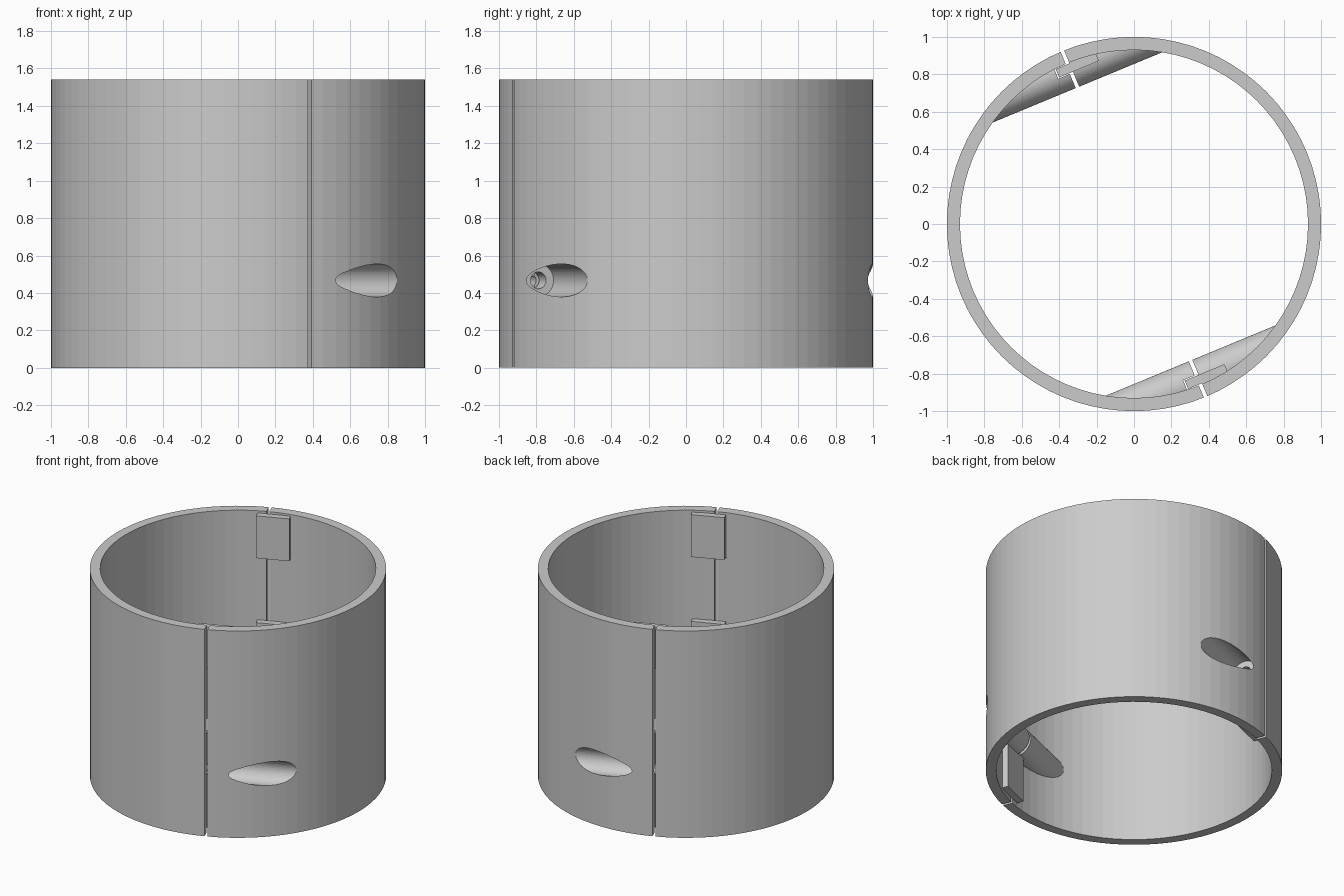
import bpy, bmesh, math
from mathutils import Matrix

if "Cube" in bpy.data.objects:
    bpy.data.objects.remove(bpy.data.objects["Cube"])

H, R_OUT, R_IN = 1.54, 1.0, 0.93
AXIS, SCREW_Z = 0.90, 0.467     # screw distance from centre and height
GAP = 0.01                      # half width of the seam
TILT = math.radians(22.5)       # seam turned about z


def make(name, bm):
    bmesh.ops.recalc_face_normals(bm, faces=bm.faces)
    me = bpy.data.meshes.new(name)
    bm.to_mesh(me)
    bm.free()
    ob = bpy.data.objects.new(name, me)
    bpy.context.collection.objects.link(ob)
    return ob


def box(x0, x1, y0, y1, z0, z1):
    bm = bmesh.new()
    m = Matrix.Translation(((x0 + x1) / 2, (y0 + y1) / 2, (z0 + z1) / 2))
    m = m @ Matrix.Diagonal((x1 - x0, abs(y1 - y0), z1 - z0, 1))
    bmesh.ops.create_cube(bm, size=1, matrix=m)
    return make("block", bm)


def disc(r, z0, z1, seg=80):
    bm = bmesh.new()
    bmesh.ops.create_cone(bm, cap_ends=True, segments=seg, radius1=r, radius2=r,
                          depth=z1 - z0, matrix=Matrix.Translation((0, 0, (z0 + z1) / 2)))
    return make("disc", bm)


def rod(r, x0, x1, side):
    bm = bmesh.new()
    m = Matrix.Translation(((x0 + x1) / 2, side * AXIS, SCREW_Z)) @ Matrix.Rotation(math.pi / 2, 4, 'Y')
    bmesh.ops.create_cone(bm, cap_ends=True, segments=48, radius1=r, radius2=r,
                          depth=x1 - x0, matrix=m)
    return make("rod", bm)


def combine(ob, tool, op):
    mod = ob.modifiers.new("cut", 'BOOLEAN')
    mod.operation, mod.solver, mod.object = op, 'EXACT', tool
    bpy.context.view_layer.objects.active = ob
    bpy.ops.object.modifier_apply(modifier=mod.name)
    bpy.data.objects.remove(tool)


TABS = ((0.03, 0.73), (1.21, 1.525))


def half(name, right):
    # Half ring
    ob = disc(R_OUT, 0, H)
    combine(ob, disc(R_IN, -0.1, H + 0.1), 'DIFFERENCE')
    # Screw bosses, trimmed to stay inside the outer wall
    for s in (-1, 1):
        boss = rod(0.11, -0.6, 0.6, s)
        combine(boss, disc(0.985, 0.2, 0.8), 'INTERSECT')
        combine(ob, boss, 'UNION')
    keep = (GAP, 1.3) if right else (-1.3, -GAP)
    combine(ob, box(*keep, -1.3, 1.3, -0.2, H + 0.2), 'INTERSECT')
    for s in (-1, 1):
        for z0, z1 in TABS:
            if right:
                # Overlapping tab plus its root in the wall
                combine(ob, box(-0.07, 0.16, s * 0.877, s * 0.925, z0, z1) if s > 0 else
                        box(-0.07, 0.16, -0.925, -0.877, z0, z1), 'UNION')
                root = sorted((s * 0.88, s * 0.955))
                combine(ob, box(GAP, 0.15, *root, z0 + 0.002, z1 - 0.002), 'UNION')
            else:
                # Pocket that receives the tab
                pocket = sorted((s * 0.872, s * 0.931))
                combine(ob, box(-0.077, 0.1, *pocket, z0 - 0.006, z1 + 0.006), 'DIFFERENCE')
        if right:
            # Screw head counterbore and clearance hole
            combine(ob, rod(0.088, 0.11, 0.85, s), 'DIFFERENCE')
            combine(ob, rod(0.045, -0.12, 0.2, s), 'DIFFERENCE')
        else:
            # Blind threaded hole
            combine(ob, rod(0.036, -0.27, 0.1, s), 'DIFFERENCE')
    ob.name = ob.data.name = name
    ob.data.transform(Matrix.Rotation(TILT, 4, 'Z'))
    return ob


half("right_collar_half", True)
half("left_collar_half", False)
